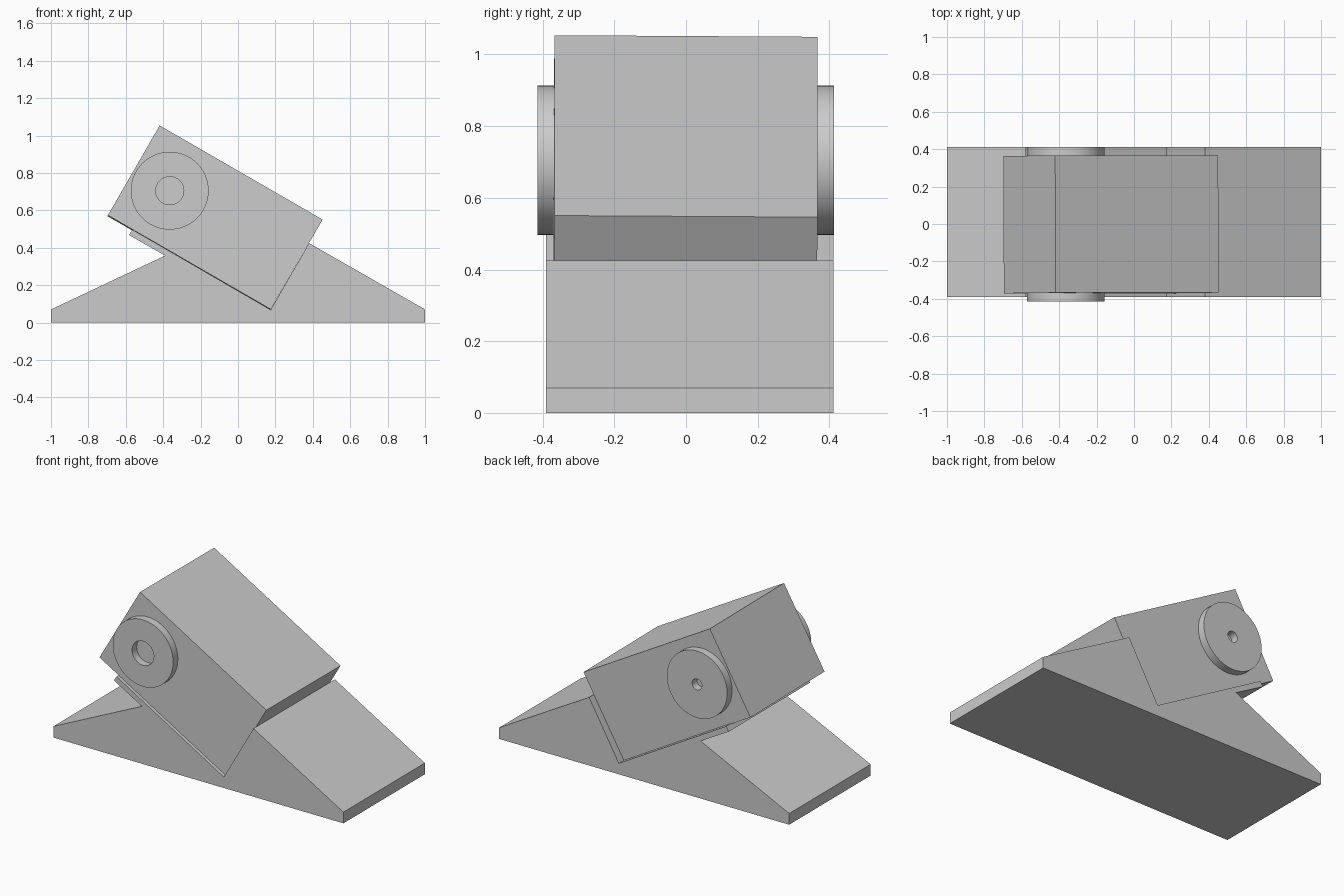
import bpy
import bmesh
from math import radians, pi
from mathutils import Vector, Matrix

cube = bpy.data.objects.get("Cube")
if cube:
    bpy.data.objects.remove(cube, do_unlink=True)

# One plain grey for every part
grey = bpy.data.materials.new("light_grey")
grey.use_nodes = True
colour = (0.6, 0.6, 0.6, 1)
grey.diffuse_color = colour
grey.node_tree.nodes["Principled BSDF"].inputs["Base Color"].default_value = colour


def finish(bm, name):
    bmesh.ops.recalc_face_normals(bm, faces=bm.faces)
    mesh = bpy.data.meshes.new(name)
    bm.to_mesh(mesh)
    bm.free()
    mesh.materials.append(grey)
    obj = bpy.data.objects.new(name, mesh)
    bpy.context.collection.objects.link(obj)
    return obj


def extrude_profile(name, points, y0, y1):
    bm = bmesh.new()
    face = bm.faces.new([bm.verts.new((x, y0, z)) for x, z in points])
    new = bmesh.ops.extrude_face_region(bm, geom=[face])["geom"]
    verts = [v for v in new if isinstance(v, bmesh.types.BMVert)]
    bmesh.ops.translate(bm, verts=verts, vec=(0, y1 - y0, 0))
    return finish(bm, name)


def ring(name, centre, inner, outer, y0, y1):
    # Rectangular section spun around the y axis
    bm = bmesh.new()
    section = [(inner, y0), (outer, y0), (outer, y1), (inner, y1)]
    verts = [bm.verts.new((centre.x + r, y, centre.z)) for r, y in section]
    edges = [bm.edges.new((verts[i], verts[(i + 1) % 4])) for i in range(4)]
    bmesh.ops.spin(bm, geom=verts + edges, cent=centre, axis=(0, 1, 0),
                   angle=2 * pi, steps=64, use_merge=True)
    bmesh.ops.remove_doubles(bm, verts=bm.verts, dist=0.0001)
    obj = finish(bm, name)
    bpy.ops.object.select_all(action="DESELECT")
    obj.select_set(True)
    bpy.context.view_layer.objects.active = obj
    bpy.ops.object.shade_smooth_by_angle(angle=radians(30))


# Wedge base with a slanted seat and an overhanging lip
extrude_profile("wedge_base", [
    (-1, 0), (1, 0), (1, 0.07), (0.38, 0.425), (0.175, 0.068),
    (-0.565, 0.497), (-0.583, 0.468), (-0.39, 0.358), (-1, 0.07),
], -0.39, 0.412)

# Tilted block resting in the seat, rolled very slightly
bm = bmesh.new()
bmesh.ops.create_cube(bm, size=1)
bmesh.ops.scale(bm, verts=bm.verts, vec=(1.006, 0.734, 0.554))
block = finish(bm, "tilted_block")
block.matrix_world = (Matrix.Translation((-0.123, -0.002, 0.56))
                      @ Matrix.Rotation(radians(30), 4, "Y")
                      @ Matrix.Rotation(radians(-0.4), 4, "X"))

# Round bosses on both sides, with a wider hole on the front one
hub = Vector((-0.365, 0, 0.705))
ring("front_boss", hub, 0.075, 0.208, -0.415, -0.36)
ring("back_boss", hub, 0.034, 0.208, 0.355, 0.413)
